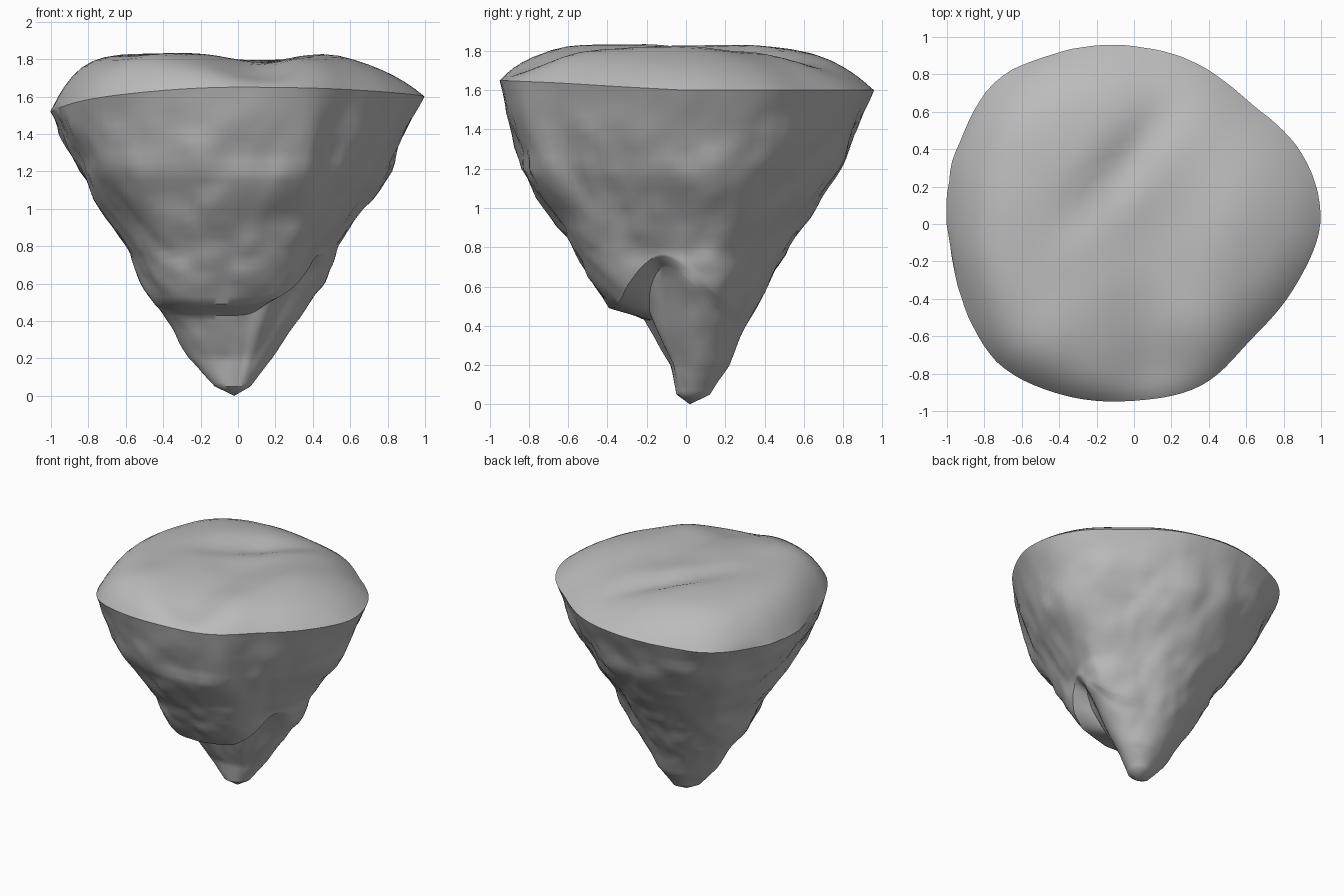
import bpy, bmesh, math
from mathutils import Vector, noise

if "Cube" in bpy.data.objects:
    bpy.data.objects.remove(bpy.data.objects["Cube"])

# Radii at 16 compass angles (every 22.5 degrees, counter-clockwise from +x)
LEVELS = [
    (0.05, [.05, .07, .09, .11, .12, .12, .12, .12, .125, .10, .07, .05, .04, .04, .04, .045]),
    (0.20, [.15, .20, .22, .22, .22, .22, .22, .24, .26, .18, .11, .08, .07, .07, .09, .11]),
    (0.43, [.45, .38, .33, .31, .32, .33, .35, .38, .40, .38, .30, .21, .18, .19, .27, .36]),
    (0.49, [.48, .43, .37, .34, .345, .36, .38, .42, .44, .45, .46, .42, .38, .38, .43, .46]),
    (0.80, [.52, .55, .50, .50, .52, .55, .58, .60, .61, .60, .62, .61, .58, .57, .53, .48]),
    (1.20, [.80, .82, .74, .75, .78, .82, .86, .87, .855, .86, .90, .86, .83, .82, .75, .74]),
    (1.60, [.995, .975, .90, .92, .95, 1.0, 1.06, 1.03, 1.0, 1.0, 1.04, .99, .945, .935, .88, .92]),
]
SEG, STEPS = 112, 8


def radius(row, a):
    """Smooth closed curve through the 16 radii."""
    f = (a / (2 * math.pi)) * 16
    i, t = int(f), f % 1
    p0, p1, p2, p3 = (row[(i + k) % 16] for k in (-1, 0, 1, 2))
    return p1 + .5 * t * (p2 - p0 + t * (2*p0 - 5*p1 + 4*p2 - p3 + t * (3*(p1 - p2) + p3 - p0)))


def level_z(k, a):
    """Height of a level: the ledge climbs on the right, the rim tilts."""
    z = LEVELS[k][0]
    if k in (2, 3):
        d = (math.degrees(a) - 345 + 180) % 360 - 180
        z += .27 * math.exp(-(d / 30) ** 2)
    if k == 6:
        z += .05 * max(0, -math.sin(a)) - .08 * max(0, -math.cos(a)) ** 2
    return z


def bump(x, y, cx, cy, sx, sy, turn=0):
    c, s = math.cos(turn), math.sin(turn)
    u, v = (x - cx) * c + (y - cy) * s, (y - cy) * c - (x - cx) * s
    return math.exp(-(u / sx) ** 2 - (v / sy) ** 2)


def top_z(x, y):
    """Rolling top with a diagonal crease and a dip at the front."""
    return (1.835 - .045 * bump(x, y, .1, 0, .25, 2) - .05 * bump(x, y, -.08, .3, .4, .11, .85)
            - .07 * bump(x, y, .1, -.8, .28, .22) + .015 * noise.noise(Vector((x * 3, y * 3, 4))))


bm = bmesh.new()
angles = [2 * math.pi * i / SEG for i in range(SEG)]
rings = []

# Rough sides, from the tip up to the rim
for k in range(6):
    for s in range(STEPS + (k == 5)):
        t, ring = s / STEPS, []
        for a in angles:
            r = radius(LEVELS[k][1], a) * (1 - t) + radius(LEVELS[k + 1][1], a) * t
            z = level_z(k, a) * (1 - t) + level_z(k + 1, a) * t
            p = Vector((r * math.cos(a), r * math.sin(a), z))
            fade = min(1, r * 2) * min(1, (1.62 - z) * 4 + .1)
            r += fade * (.03 * noise.noise(p * 4) + .014 * noise.noise(p * 10))
            ring.append(bm.verts.new((r * math.cos(a), r * math.sin(a), z)))
        rings.append(ring)

# Top surface, from the rim inward
for t in (.985, .96, .93, .89, .84, .78, .71, .63, .55, .47, .39, .31, .23, .15, .07):
    ring = []
    for a in angles:
        r = radius(LEVELS[6][1], a) * t
        x, y = r * math.cos(a), r * math.sin(a)
        power = 5.5 - 1.8 * math.cos(a) - 1.5 * math.sin(a)
        rim = level_z(6, a)
        ring.append(bm.verts.new((x, y, rim + (top_z(x, y) - rim) * (1 - t ** power))))
    rings.append(ring)

for lo, hi in zip(rings, rings[1:]):
    for i in range(SEG):
        j = (i + 1) % SEG
        bm.faces.new((lo[i], lo[j], hi[j], hi[i]))

# Close the tip and the centre of the top
tip = bm.verts.new((-.02, .02, 0))
mid = bm.verts.new((0, 0, top_z(0, 0)))
for i in range(SEG):
    j = (i + 1) % SEG
    bm.faces.new((tip, rings[0][j], rings[0][i]))
    bm.faces.new((mid, rings[-1][i], rings[-1][j]))

mesh = bpy.data.meshes.new("rock")
bm.to_mesh(mesh)
bm.free()
rock = bpy.data.objects.new("rock", mesh)
bpy.context.collection.objects.link(rock)

mat = bpy.data.materials.new("stone grey")
mat.diffuse_color = (.5, .5, .5, 1)
mat.use_nodes = True
mat.node_tree.nodes["Principled BSDF"].inputs["Base Color"].default_value = mat.diffuse_color
mesh.materials.append(mat)

bpy.context.view_layer.objects.active = rock
rock.select_set(True)
bpy.ops.object.shade_smooth_by_angle(angle=math.radians(40))
